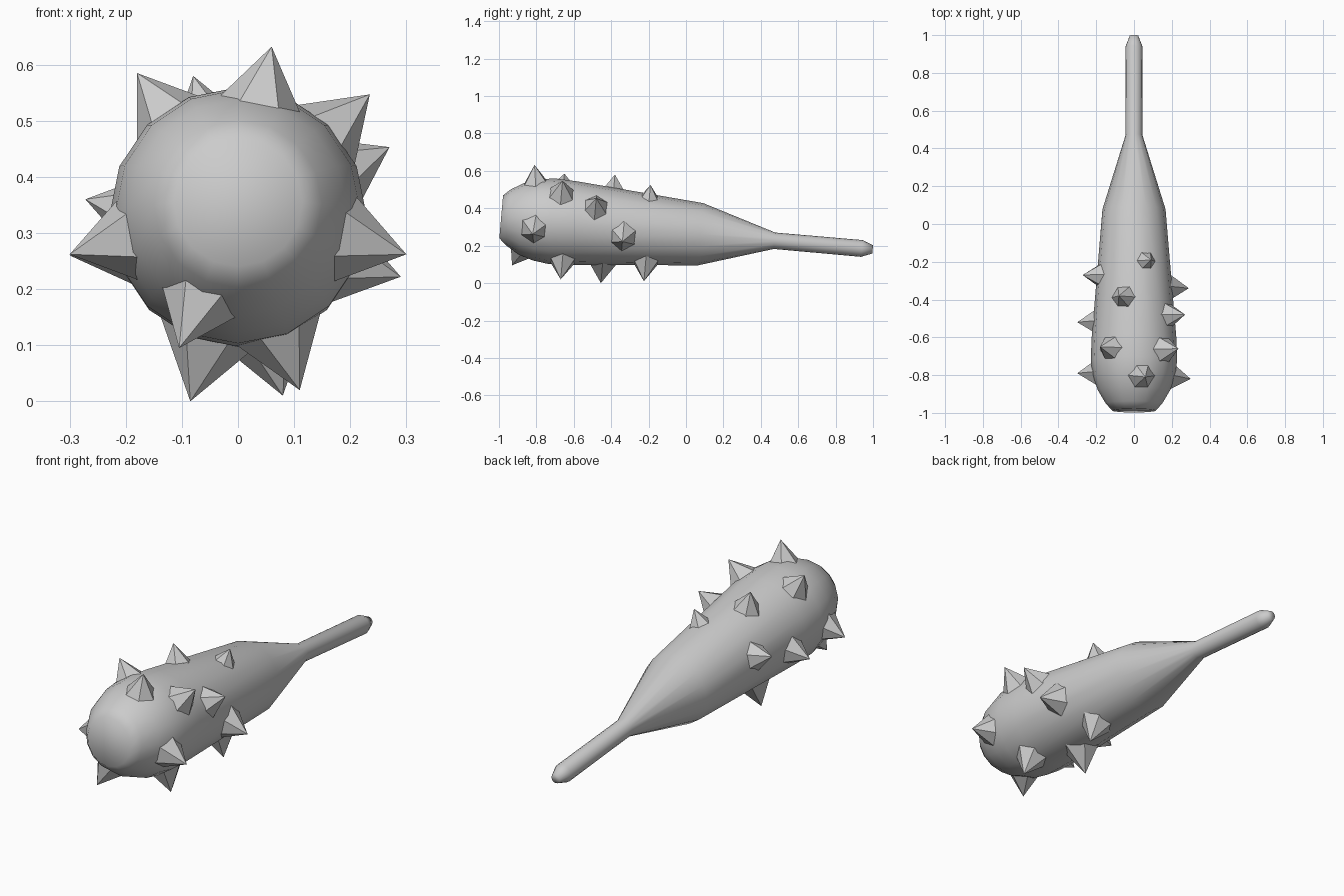
import bpy, bmesh, math
from mathutils import Vector

if "Cube" in bpy.data.objects:
    bpy.data.objects.remove(bpy.data.objects["Cube"])

TILT = math.atan(0.088)          # the club's axis rises slightly towards the front
SIDES = 16
UP = Vector((0, math.sin(TILT), math.cos(TILT)))
AXIS = Vector((0, math.cos(TILT), -math.sin(TILT)))


def axis_point(y):
    return Vector((0, y, 0.268 - 0.088 * y))


def finish(bm, name, smooth):
    bmesh.ops.recalc_face_normals(bm, faces=bm.faces)
    for f in bm.faces:
        f.smooth = smooth
    mesh = bpy.data.meshes.new(name)
    bm.to_mesh(mesh)
    bm.free()
    obj = bpy.data.objects.new(name, mesh)
    bpy.context.collection.objects.link(obj)
    return obj


# Club body and handle: tilted rings (y, radius) skinned front to back
profile = [(-0.988, 0.115), (-0.95, 0.15), (-0.877, 0.193), (-0.80, 0.218),
           (-0.72, 0.229), (-0.60, 0.224), (0.078, 0.167), (0.473, 0.044),
           (0.94, 0.045), (0.998, 0.022)]
bm = bmesh.new()
rings = []
for y, r in profile:
    ring = []
    for i in range(SIDES):
        a = 2 * math.pi * i / SIDES
        p = axis_point(y) + r * (Vector((math.cos(a), 0, 0)) + UP * math.sin(a))
        ring.append(bm.verts.new(p))
    rings.append(ring)
for a, b in zip(rings, rings[1:]):
    for i in range(SIDES):
        j = (i + 1) % SIDES
        bm.faces.new((a[i], a[j], b[j], b[i]))
bm.faces.new(rings[0])
bm.faces.new(rings[-1])
finish(bm, "club_body", True)

# Spikes: flat-sided pyramids given by their tips, sunk into the body
tips = [(0.06, -0.81, 0.632), (-0.18, -0.65, 0.585), (-0.08, -0.38, 0.58),
        (0.09, -0.19, 0.525), (0.235, -0.66, 0.547), (0.27, -0.48, 0.453),
        (0.30, -0.82, 0.262), (0.29, -0.34, 0.222), (0.11, -0.67, 0.02),
        (-0.085, -0.455, 0.0), (0.08, -0.225, 0.01), (-0.105, -0.93, 0.095),
        (-0.30, -0.79, 0.262), (-0.30, -0.52, 0.26), (-0.272, -0.27, 0.36)]
SPIKE_SIDES, SPIKE_LENGTH, SPIKE_RADIUS = 6, 0.15, 0.104
bm = bmesh.new()
for t in tips:
    tip = Vector(t)
    origin = axis_point(0)
    along = (tip - origin).dot(AXIS)
    along = max(along, -0.79)                # front spikes fan out from the dome
    out = (tip - origin - AXIS * along).normalized()
    u = AXIS.cross(out).normalized()
    v = out.cross(u)
    base_centre = tip - out * SPIKE_LENGTH
    base = []
    for i in range(SPIKE_SIDES):
        a = 2 * math.pi * i / SPIKE_SIDES
        base.append(bm.verts.new(base_centre + SPIKE_RADIUS * (u * math.cos(a) + v * math.sin(a))))
    apex = bm.verts.new(tip)
    for i in range(SPIKE_SIDES):
        bm.faces.new((base[i], base[(i + 1) % SPIKE_SIDES], apex))
    bm.faces.new(base[::-1])
finish(bm, "spikes", False)
